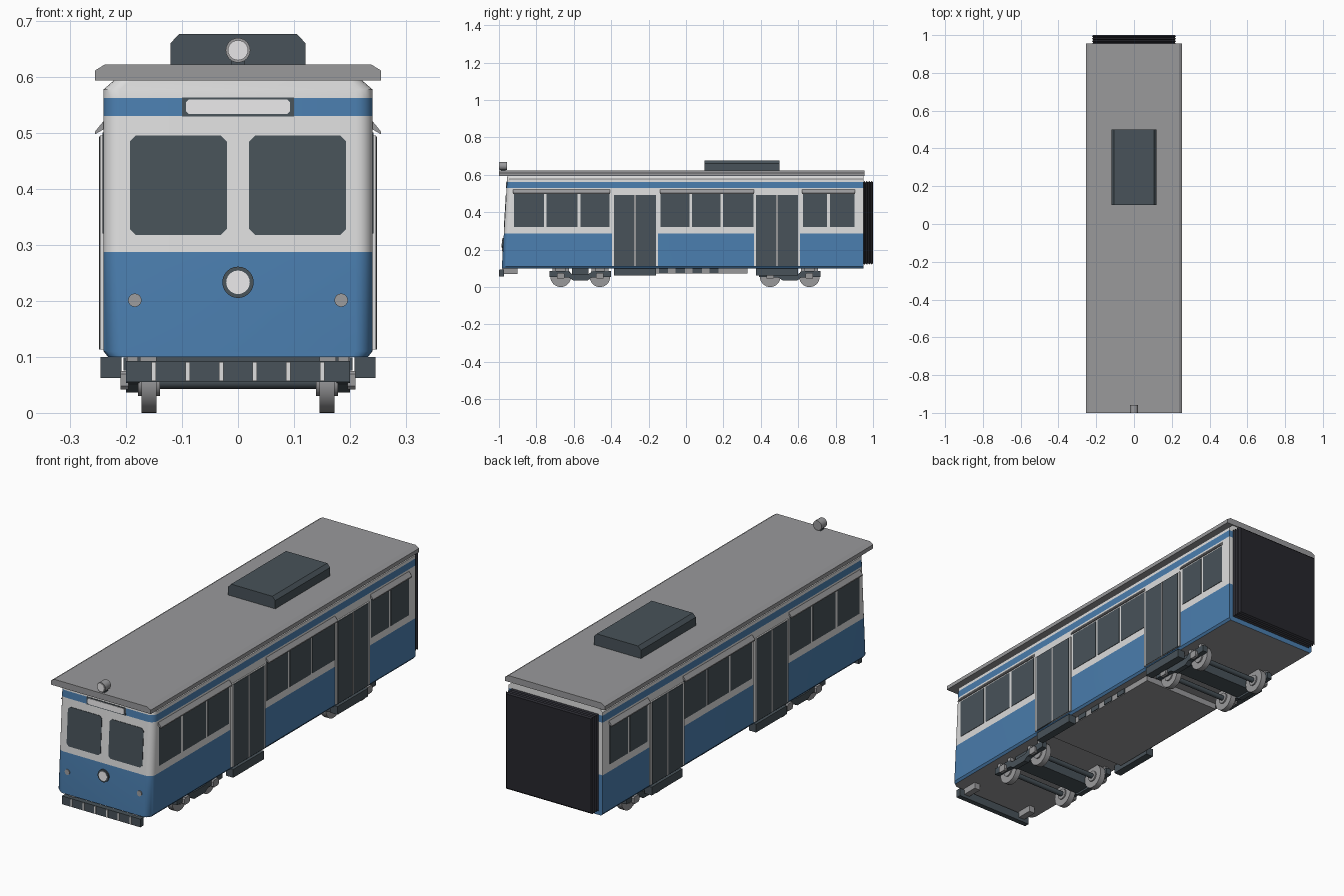
import bpy, bmesh, math

if "Cube" in bpy.data.objects:
    bpy.data.objects.remove(bpy.data.objects["Cube"])


def material(name, r, g, b):
    m = bpy.data.materials.new(name)
    m.diffuse_color = (r, g, b, 1)
    m.use_nodes = True
    m.node_tree.nodes["Principled BSDF"].inputs["Base Color"].default_value = m.diffuse_color
    return m


WHITE = material("cream_white", 0.74, 0.74, 0.74)
BLUE = material("body_blue", 0.07, 0.21, 0.43)
GRAY = material("metal_gray", 0.32, 0.32, 0.33)
SLATE = material("dark_slate", 0.065, 0.085, 0.1)
BLACK = material("bellows_black", 0.02, 0.02, 0.026)
LAMP = material("lamp_white", 0.85, 0.84, 0.85)


def finish(name, bm, mats, mirror=False, smooth=False):
    bmesh.ops.recalc_face_normals(bm, faces=bm.faces)
    me = bpy.data.meshes.new(name)
    bm.to_mesh(me)
    bm.free()
    for m in mats:
        me.materials.append(m)
    if smooth:
        for p in me.polygons:
            p.use_smooth = True
        me.set_sharp_from_angle(angle=math.radians(35))
    ob = bpy.data.objects.new(name, me)
    bpy.context.collection.objects.link(ob)
    if mirror:
        ob.modifiers.new("mirror", "MIRROR")
    return ob


def loft(name, rings, mats, rule=None, **kw):
    """Closed skin through equal-length rings of points."""
    bm = bmesh.new()
    vs = [[bm.verts.new(p) for p in r] for r in rings]
    n = len(vs[0])
    for a, b in zip(vs, vs[1:]):
        for i in range(n):
            j = (i + 1) % n
            bm.faces.new((a[i], a[j], b[j], b[i]))
    bm.faces.new(vs[0])
    bm.faces.new(vs[-1])
    bm.normal_update()
    if rule:
        for f in bm.faces:
            f.material_index = rule(f)
    return finish(name, bm, mats, **kw)


def front(z):
    """y of the sloping front wall at height z."""
    return -0.985 + 0.03 * (z - 0.1) / 0.5


def ALONG_X(u, v, w): return (w, u, v)
def ALONG_Y(u, v, w): return (u, w, v)
def ON_FRONT(u, v, w): return (u, front(v) - w, v)


def prism(name, pts, place, w0, w1, mat, **kw):
    return loft(name, [[place(u, v, w) for u, v in pts] for w in (w0, w1)], [mat], **kw)


def rect(u0, u1, v0, v1, c=0.0):
    if not c:
        return [(u0, v0), (u1, v0), (u1, v1), (u0, v1)]
    return [(u0 + c, v0), (u1 - c, v0), (u1, v0 + c), (u1, v1 - c),
            (u1 - c, v1), (u0 + c, v1), (u0, v1 - c), (u0, v0 + c)]


def circle(u, v, r, n=24):
    return [(u + r * math.sin(2 * math.pi * i / n), v - r * math.cos(2 * math.pi * i / n))
            for i in range(n)]


# Body: plan outlines with rounded front corners, stacked by height
def outline(z, w):
    r, yf = 0.03, front(z)
    right = [(w, 0.95)]
    for i in range(6):
        a = math.pi / 2 * i / 5
        right.append((w - r + r * math.cos(a), yf + r - r * math.sin(a)))
    return [(x, y, z) for x, y in right] + [(-x, y, z) for x, y in reversed(right)]


def body_colour(f):
    z = f.calc_center_median().z
    if z < 0.101 and f.normal.z ** 2 > 0.9:
        return 2
    return 1 if z < 0.287 or 0.53 < z < 0.562 else 0


levels = [(0.1, 0.232), (0.11, 0.24), (0.287, 0.24), (0.53, 0.24),
          (0.562, 0.24), (0.577, 0.24), (0.597, 0.217)]
body = loft("body", [outline(z, w) for z, w in levels], [WHITE, BLUE, GRAY], body_colour, smooth=True)

# Roof, roof box and roof lamp
prism("roof", [(-0.255, 0.593), (0.255, 0.593), (0.255, 0.611), (0.237, 0.622),
               (-0.237, 0.622), (-0.255, 0.611)], ALONG_Y, -1.0, 0.955, GRAY)
prism("roof_box", [(-0.12, 0.62), (0.12, 0.62), (0.12, 0.66), (0.105, 0.676),
                   (-0.105, 0.676), (-0.12, 0.66)], ALONG_Y, 0.1, 0.5, SLATE)
prism("roof_lamp_base", rect(-0.012, 0.012, 0.62, 0.635), ALONG_Y, -0.99, -0.965, SLATE)
prism("roof_lamp_case", circle(0, 0.647, 0.022), ALONG_Y, -0.997, -0.957, GRAY, smooth=True)
prism("roof_lamp_glass", circle(0, 0.647, 0.018), ALONG_Y, -1.0, -0.99, LAMP, smooth=True)

# Rear bellows: accordion folds
folds = []
for i in range(9):
    d = 0.007 if i % 2 == 0 else 0.0
    folds.append([(x, 0.948 + 0.0065 * i, z)
                  for x, z in rect(-0.222 + d, 0.222 - d, 0.12 + d, 0.567 - d)])
loft("bellows", folds, [BLACK])

# Front wall details
prism("windscreen", rect(0.02, 0.193, 0.317, 0.495, 0.011), ON_FRONT, -0.002, 0.002, SLATE, mirror=True)
prism("destination_frame", rect(-0.1, 0.1, 0.529, 0.563), ON_FRONT, -0.002, 0.002, SLATE)
prism("destination_panel", rect(-0.093, 0.093, 0.533, 0.559, 0.005), ON_FRONT, 0, 0.004, LAMP)
prism("headlight_ring", circle(0, 0.233, 0.028), ON_FRONT, -0.002, 0.006, SLATE, smooth=True)
prism("headlight_glass", circle(0, 0.233, 0.021), ON_FRONT, 0, 0.008, LAMP, smooth=True)
prism("marker_light", circle(0.184, 0.201, 0.012, 16), ON_FRONT, -0.002, 0.004, GRAY,
      mirror=True, smooth=True)

# Front bumper with slats
prism("bumper", rect(-0.2, 0.2, 0.055, 0.093), ALONG_Y, -0.997, -0.973, SLATE)
for i in range(3):
    x = 0.03 + 0.06 * i
    prism("bumper_slat", rect(x - 0.004, x + 0.004, 0.057, 0.091), ALONG_Y, -1.0, -0.99, WHITE, mirror=True)
prism("bumper_bracket", rect(0.145, 0.175, 0.07, 0.102), ALONG_Y, -0.98, -0.9, GRAY, mirror=True)

# Side windows in groups, each group under a drip rail
groups = [[(-0.92, -0.76), (-0.745, -0.58), (-0.565, -0.41)],
          [(-0.135, 0.02), (0.033, 0.185), (0.198, 0.36)],
          [(0.625, 0.755), (0.77, 0.9)]]
for group in groups:
    for y0, y1 in group:
        prism("side_window", rect(y0, y1, 0.32, 0.5), ALONG_X, 0.238, 0.242, SLATE, mirror=True)
    prism("drip_rail", [(0.238, 0.523), (0.255, 0.502), (0.255, 0.497), (0.238, 0.507)],
          ALONG_Y, group[0][0] - 0.004, group[-1][1] + 0.004, GRAY, mirror=True)

# Doors with frames, two leaves and a step below
for y in (-0.273, 0.487):
    prism("door_frame", rect(y - 0.123, y + 0.123, 0.113, 0.495), ALONG_X, 0.238, 0.246, WHITE, mirror=True)
    prism("door_post", rect(y - 0.005, y + 0.005, 0.113, 0.493), ALONG_X, 0.24, 0.248, GRAY, mirror=True)
    for y0, y1 in ((y - 0.112, y - 0.004), (y + 0.004, y + 0.112)):
        prism("door_leaf", rect(y0, y1, 0.113, 0.493), ALONG_X, 0.24, 0.2475, SLATE, mirror=True)
    prism("door_step", rect(y - 0.112, y + 0.112, 0.062, 0.1), ALONG_X, 0.208, 0.245, SLATE, mirror=True)

# Underfloor equipment between the bogies
prism("underfloor_box", rect(-0.33, 0.33, 0.073, 0.102), ALONG_X, -0.2, 0.2, GRAY)
for i in range(4):
    y = -0.12 + 0.09 * i
    prism("underfloor_vent", rect(y - 0.025, y + 0.025, 0.076, 0.099), ALONG_X, 0.198, 0.204, SLATE, mirror=True)

# Bogies: side frames, crossbeam, wheels, axles, axle boxes and springs
half = [(0.165, 0.055), (0.165, 0.085), (0.065, 0.085), (0.045, 0.07)]
low = [(-0.06, 0.05), (-0.04, 0.036), (0.04, 0.036), (0.06, 0.05)]
for yc in (-0.565, 0.555):
    pts = low + half + [(-y, z) for y, z in reversed(half)]
    prism("bogie_frame", [(yc + y, z) for y, z in pts], ALONG_X, 0.176, 0.2, SLATE, mirror=True)
    prism("bogie_crossbeam", rect(yc - 0.045, yc + 0.045, 0.045, 0.102), ALONG_X, -0.18, 0.18, SLATE)
    for y in (yc - 0.105, yc + 0.105):
        prism("wheel", circle(y, 0.055, 0.055, 32), ALONG_X, 0.145, 0.172, GRAY, mirror=True, smooth=True)
        prism("wheel_hub", circle(y, 0.055, 0.025, 16), ALONG_X, 0.139, 0.178, GRAY, mirror=True, smooth=True)
        prism("axle", circle(y, 0.055, 0.012, 12), ALONG_X, -0.15, 0.15, SLATE, smooth=True)
        prism("axle_box", rect(y - 0.02, y + 0.02, 0.042, 0.075, 0.006), ALONG_X, 0.195, 0.21, GRAY, mirror=True)
        for s in (-0.035, 0.035):
            prism("spring", rect(y + s - 0.01, y + s + 0.01, 0.083, 0.102), ALONG_X, 0.178, 0.198,
                  GRAY, mirror=True)
